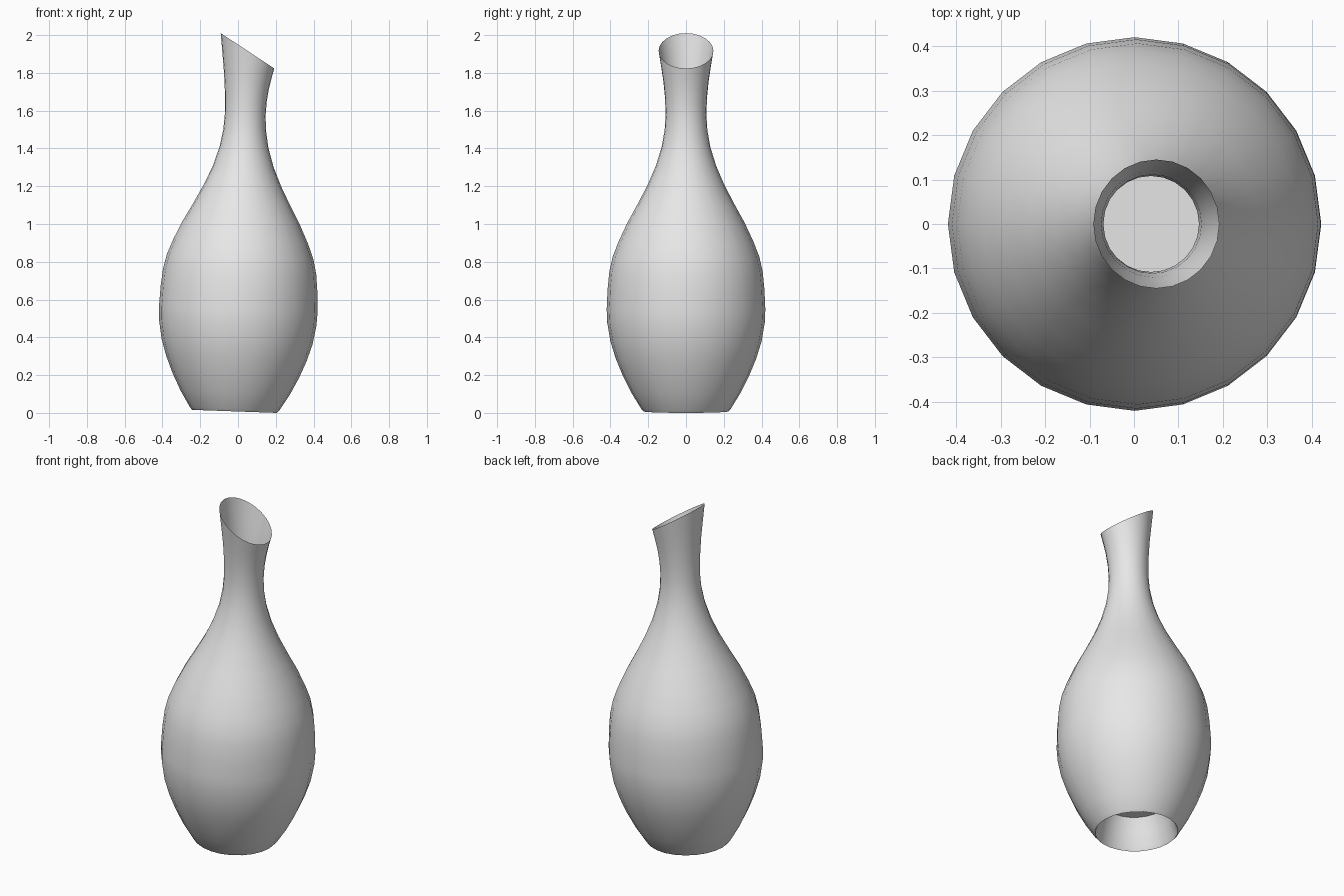
import bpy
import bmesh
from math import cos, sin, pi, radians
from mathutils import Matrix

cube = bpy.data.objects.get("Cube")
if cube:
    bpy.data.objects.remove(cube, do_unlink=True)

SIDES = 24
NECK, LIP = 1.57, 1.91     # the rings lean more and more between these heights
LIP_SLOPE = 0.61

# One material for the whole vase
clay = bpy.data.materials.new("light grey")
clay.use_nodes = True
clay.diffuse_color = (0.8, 0.8, 0.8, 1)
clay.node_tree.nodes["Principled BSDF"].inputs["Base Color"].default_value = (0.8, 0.8, 0.8, 1)

# Radius and height: hollow base, foot, belly, shoulder, neck, lip
profile = [
    (0.17, 0.18), (0.195, 0.11), (0.215, 0.02), (0.225, 0.0), (0.238, 0.015),
    (0.29, 0.1), (0.335, 0.19), (0.372, 0.28), (0.4, 0.37), (0.417, 0.47),
    (0.42, 0.54), (0.415, 0.65), (0.406, 0.74), (0.388, 0.82), (0.357, 0.9),
    (0.31, 1.0), (0.255, 1.1), (0.203, 1.2), (0.16, 1.3), (0.129, 1.4),
    (0.113, 1.49), (0.108, 1.57), (0.111, 1.66), (0.12, 1.75),
    (0.132, 1.83), (0.145, LIP),
]


def ring(bm, radius, height):
    lean = LIP_SLOPE * max(0, (height - NECK) / (LIP - NECK))
    verts = []
    for i in range(SIDES):
        a = 2 * pi * i / SIDES
        x, y = radius * cos(a), radius * sin(a)
        verts.append(bm.verts.new((x, y, height - lean * x)))
    return verts


# Vase wall lofted ring by ring, closed by the floor disc
bm = bmesh.new()
rings = [ring(bm, r, h) for r, h in profile]
for low, high in zip(rings, rings[1:]):
    for i in range(SIDES):
        j = (i + 1) % SIDES
        bm.faces.new((low[i], low[j], high[j], high[i]))
floor = bm.faces.new(list(reversed(rings[0])))

# Slight tilt of the whole body to its left
tilt = Matrix.Translation((-0.018, 0, 0.008)) @ Matrix.Rotation(radians(2.05), 4, "Y")
bm.transform(tilt)

mesh = bpy.data.meshes.new("vase")
bm.to_mesh(mesh)
bm.free()
mesh.materials.append(clay)
vase = bpy.data.objects.new("vase", mesh)
bpy.context.collection.objects.link(vase)

# Smooth surface with a crisp floor edge
bpy.ops.object.select_all(action="DESELECT")
vase.select_set(True)
bpy.context.view_layer.objects.active = vase
bpy.ops.object.shade_smooth_by_angle(angle=radians(40))
